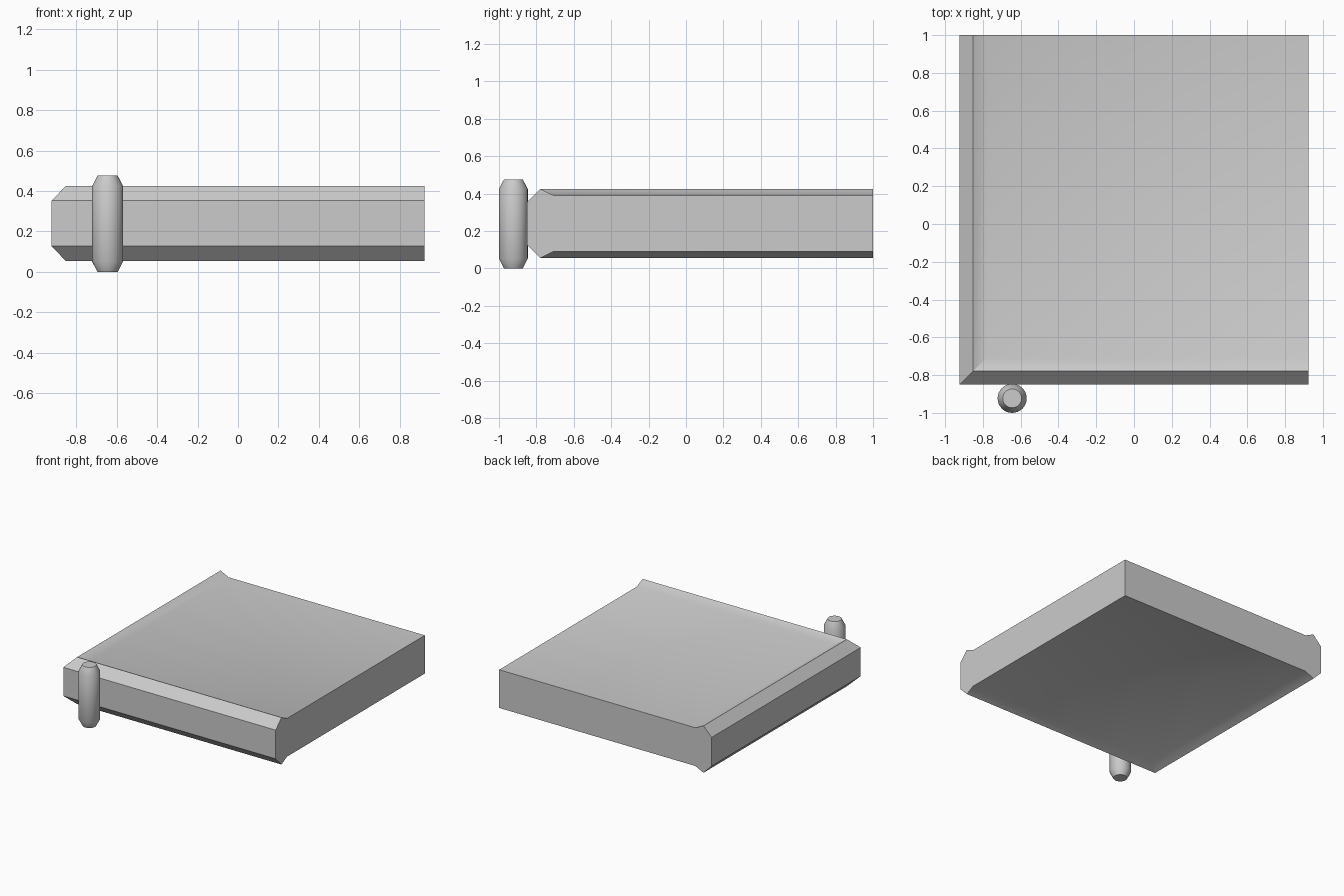
import bpy, bmesh, math

if "Cube" in bpy.data.objects:
    bpy.data.objects.remove(bpy.data.objects["Cube"])

X0, X1, Y0, Y1 = -0.923, 0.923, -0.85, 1.0


def finish(bm, name, angle):
    bmesh.ops.recalc_face_normals(bm, faces=bm.faces)
    mesh = bpy.data.meshes.new(name)
    bm.to_mesh(mesh)
    bm.free()
    obj = bpy.data.objects.new(name, mesh)
    bpy.context.collection.objects.link(obj)
    bpy.ops.object.select_all(action='DESELECT')
    obj.select_set(True)
    bpy.context.view_layer.objects.active = obj
    bpy.ops.object.shade_smooth_by_angle(angle=math.radians(angle))
    return obj


# Slab: raised chamfered rim swept round the left and front edges, mitred corner
rim = [(0.142, 0.39), (0.071, 0.424), (0, 0.352),
       (0, 0.127), (0.071, 0.055), (0.142, 0.09)]  # (inset, height)
bm = bmesh.new()
rows = [[bm.verts.new(p) for p in ((X0 + d, Y1, z), (X0 + d, Y0 + d, z), (X1, Y0 + d, z))]
        for d, z in rim]
top = bm.verts.new((X1, Y1, rim[0][1]))
bottom = bm.verts.new((X1, Y1, rim[-1][1]))
for a, b in zip(rows, rows[1:]):
    for i in range(2):
        bm.faces.new((a[i], a[i + 1], b[i + 1], b[i]))
bm.faces.new(rows[0] + [top])
bm.faces.new(rows[-1] + [bottom])
for i in (0, 2):
    bm.faces.new([r[i] for r in rows] + [bottom, top])
finish(bm, "slab", 30)

# Corner post: round pin with tapered ends
bm = bmesh.new()
n = 32
rings = []
for r, z in ((0.05, 0), (0.077, 0.052), (0.077, 0.424), (0.05, 0.476)):
    rings.append([bm.verts.new((-0.645 + r * math.cos(t), -0.923 + r * math.sin(t), z))
                  for t in (2 * math.pi * k / n for k in range(n))])
for a, b in zip(rings, rings[1:]):
    for k in range(n):
        m = (k + 1) % n
        bm.faces.new((a[k], a[m], b[m], b[k]))
bm.faces.new(rings[0])
bm.faces.new(rings[-1])
finish(bm, "post", 30)
